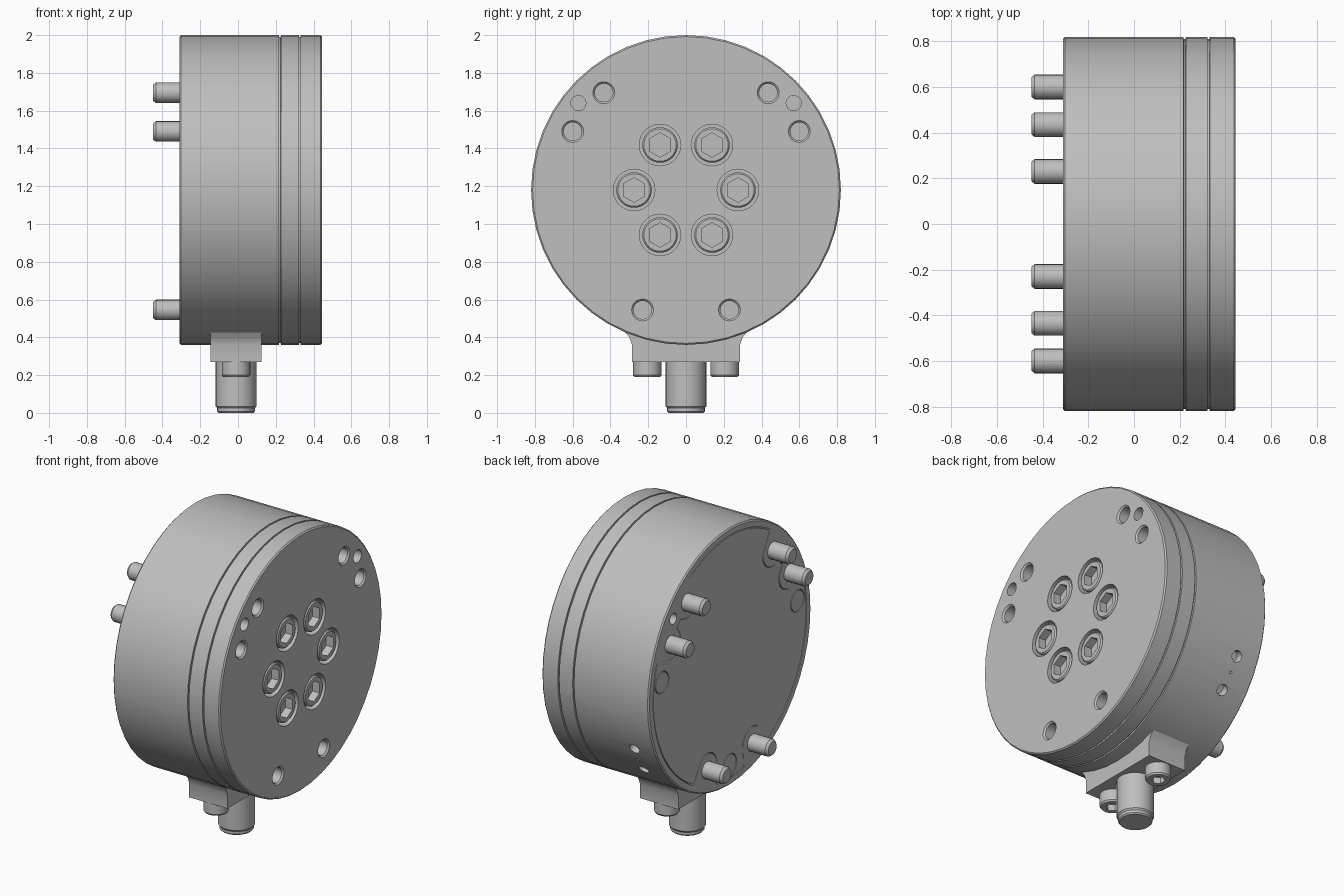
import bpy, bmesh
from math import sin, cos, tau, pi, radians, sqrt, atan2, hypot
from mathutils import Vector, Matrix

if "Cube" in bpy.data.objects:
    bpy.data.objects.remove(bpy.data.objects["Cube"])

metal = bpy.data.materials.new("grey metal")
metal.use_nodes = True
metal.diffuse_color = (0.52, 0.52, 0.52, 1)
metal.node_tree.nodes["Principled BSDF"].inputs["Base Color"].default_value = metal.diffuse_color

CZ, R = 1.18, 0.82          # drum centre height and radius
BACK, FACE = -0.31, 0.445   # drum end planes
X, DOWN = Vector((1, 0, 0)), Vector((0, 0, -1))


def loft(bm, rings):
    """Skin closed rings of points and cap both ends."""
    rows = [[bm.verts.new(p) for p in ring] for ring in rings]
    n = len(rows[0])
    for a, b in zip(rows, rows[1:]):
        for i in range(n):
            j = (i + 1) % n
            bm.faces.new((a[i], a[j], b[j], b[i]))
    bm.faces.new(rows[0][::-1])
    bm.faces.new(rows[-1])


def lathe(bm, origin, axis, profile, n=24):
    """Turn (distance, radius) pairs around an axis."""
    m = Matrix.Translation(origin) @ axis.to_track_quat('Z', 'Y').to_matrix().to_4x4()
    loft(bm, [[m @ Vector((r * cos(tau * i / n + pi / 2), r * sin(tau * i / n + pi / 2), d))
               for i in range(n)] for d, r in profile])


def finish(bm, name, cutter=None):
    """Make the object, cut it if asked, and shade it smooth with sharp edges."""
    bmesh.ops.recalc_face_normals(bm, faces=bm.faces)
    mesh = bpy.data.meshes.new(name)
    bm.to_mesh(mesh)
    bm.free()
    mesh.materials.append(metal)
    ob = bpy.data.objects.new(name, mesh)
    bpy.context.collection.objects.link(ob)
    if cutter:
        mod = ob.modifiers.new("cut", 'BOOLEAN')
        mod.operation, mod.solver, mod.object = 'DIFFERENCE', 'EXACT', cutter
        dg = bpy.context.evaluated_depsgraph_get()
        cut = bpy.data.meshes.new_from_object(ob.evaluated_get(dg))
        ob.modifiers.clear()
        ob.data = cut
        bpy.data.objects.remove(cutter)
    ob.data.shade_smooth()
    ob.data.set_sharp_from_angle(angle=radians(30))
    return ob


# Layout of the fixings as (y, z offset from the drum centre)
mounts = [(s * y, z) for s in (-1, 1) for y, z in ((0.435, 0.515), (0.6, 0.31), (0.23, -0.635))]
dowels = [(s * 0.57, 0.46) for s in (-1, 1)]
bolts = [(0.275 * cos(k * pi / 3), 0.275 * sin(k * pi / 3)) for k in range(6)]
plugs = [(0.69 * cos(a), 0.69 * sin(a)) for a in map(radians, (-90, 8, 172))]


def at(x, p):
    return Vector((x, p[0], CZ + p[1]))


def cover_outline(x, gap, n=240):
    """Round outline notched around the mounting screws."""
    pts = []
    for i in range(n):
        a = tau * i / n
        r = 0.775
        for y, z in mounts:
            d, da = hypot(y, z), a - atan2(z, y)
            s = 0.1 ** 2 - (d * sin(da)) ** 2
            if s > 0 and cos(da) > 0:
                r = min(r, d * cos(da) - sqrt(s))
        if abs(abs(a - pi / 2) - radians(51.5)) < radians(11):   # bridge each screw pair
            r = min(r, 0.66)
        r -= gap
        pts.append(at(x, (r * cos(a), r * sin(a))))
    return pts


# Drum with two ring grooves, face holes, cover pocket and side holes
cut = bmesh.new()
for p in mounts:
    lathe(cut, at(FACE, p), X, [(-0.12, 0.048), (-0.01, 0.048), (0.01, 0.068)])
for p in dowels:
    lathe(cut, at(FACE, p), X, [(-0.1, 0.04), (0.01, 0.04)])
    lathe(cut, at(BACK, p), -X, [(-0.06, 0.034), (0.01, 0.034)])
for p in bolts:
    lathe(cut, at(FACE, p), X, [(-0.06, 0.11), (0.01, 0.11)], 32)
loft(cut, [cover_outline(x, 0) for x in (BACK - 0.01, BACK + 0.015)])
for x, a, r in ((-0.155, -25, 0.035), (-0.14, -40, 0.035), (-0.15, -32, 0.008)):
    d = Vector((0, cos(radians(a)), sin(radians(a))))
    lathe(cut, Vector((x, 0, CZ)) + d * R, d, [(-0.05, r), (0.02, r)], 16)
cutter = finish(cut, "drum_cutter")

profile = [(BACK, R - 0.008), (BACK + 0.008, R)]
for g in (0.222, 0.327):
    profile += [(g - 0.005, R), (g - 0.004, R - 0.01), (g + 0.004, R - 0.01), (g + 0.005, R)]
profile += [(FACE - 0.008, R), (FACE, R - 0.008)]
bm = bmesh.new()
lathe(bm, at(0, (0, 0)), X, profile, 48)
finish(bm, "drum", cutter)

# Rear cover with three round plugs
cut = bmesh.new()
for p in plugs:
    lathe(cut, at(BACK, p), X, [(-0.02, 0.07), (0.03, 0.07)], 32)
cutter = finish(cut, "cover_cutter")
bm = bmesh.new()
loft(bm, [cover_outline(x, 0.006) for x in (BACK + 0.001, BACK + 0.016)])
finish(bm, "rear_cover", cutter)
bm = bmesh.new()
for p in plugs:
    lathe(bm, at(BACK, p), X, [(0.001, 0.064), (0.016, 0.064)], 32)
finish(bm, "rear_plugs")

# Mounting screw ends
bm = bmesh.new()
for p in mounts:
    lathe(bm, at(BACK, p), -X, [(-0.03, 0.054), (0.125, 0.054), (0.14, 0.042)])
finish(bm, "mounting_screws")


def socket_screws(name, places, axis, profile, hex_r, depth):
    """Screw heads with hexagon sockets."""
    top = profile[-1][0]
    cut, bm = bmesh.new(), bmesh.new()
    for p in places:
        lathe(cut, p, axis, [(top - depth, hex_r), (top + 0.02, hex_r)], 6)
        lathe(bm, p, axis, profile, 32)
    finish(bm, name, finish(cut, name + "_cutter"))


socket_screws("face_bolts", [at(FACE, p) for p in bolts], X,
              [(-0.065, 0.094), (-0.012, 0.094), (-0.004, 0.086)], 0.065, 0.05)

# Connector base, flared where it meets the drum
half = [(0.285, 0.27), (0.285, 0.36), (0.3, 0.4), (0.34, 0.45)]
outline = half + [(-y, z) for y, z in reversed(half)]
bm = bmesh.new()
loft(bm, [[Vector((x, y, z)) for y, z in outline] for x in (-0.145, 0.125)])
finish(bm, "connector_base")

socket_screws("base_screws", [Vector((-0.01, s * 0.205, 0.27)) for s in (-1, 1)], DOWN,
              [(-0.02, 0.075), (0.07, 0.075), (0.08, 0.068)], 0.042, 0.04)

# Cable connector
bm = bmesh.new()
lathe(bm, Vector((-0.01, 0, 0.27)), DOWN,
      [(-0.02, 0.108), (0.235, 0.108), (0.245, 0.1), (0.262, 0.1), (0.27, 0.093)], 32)
finish(bm, "connector")
